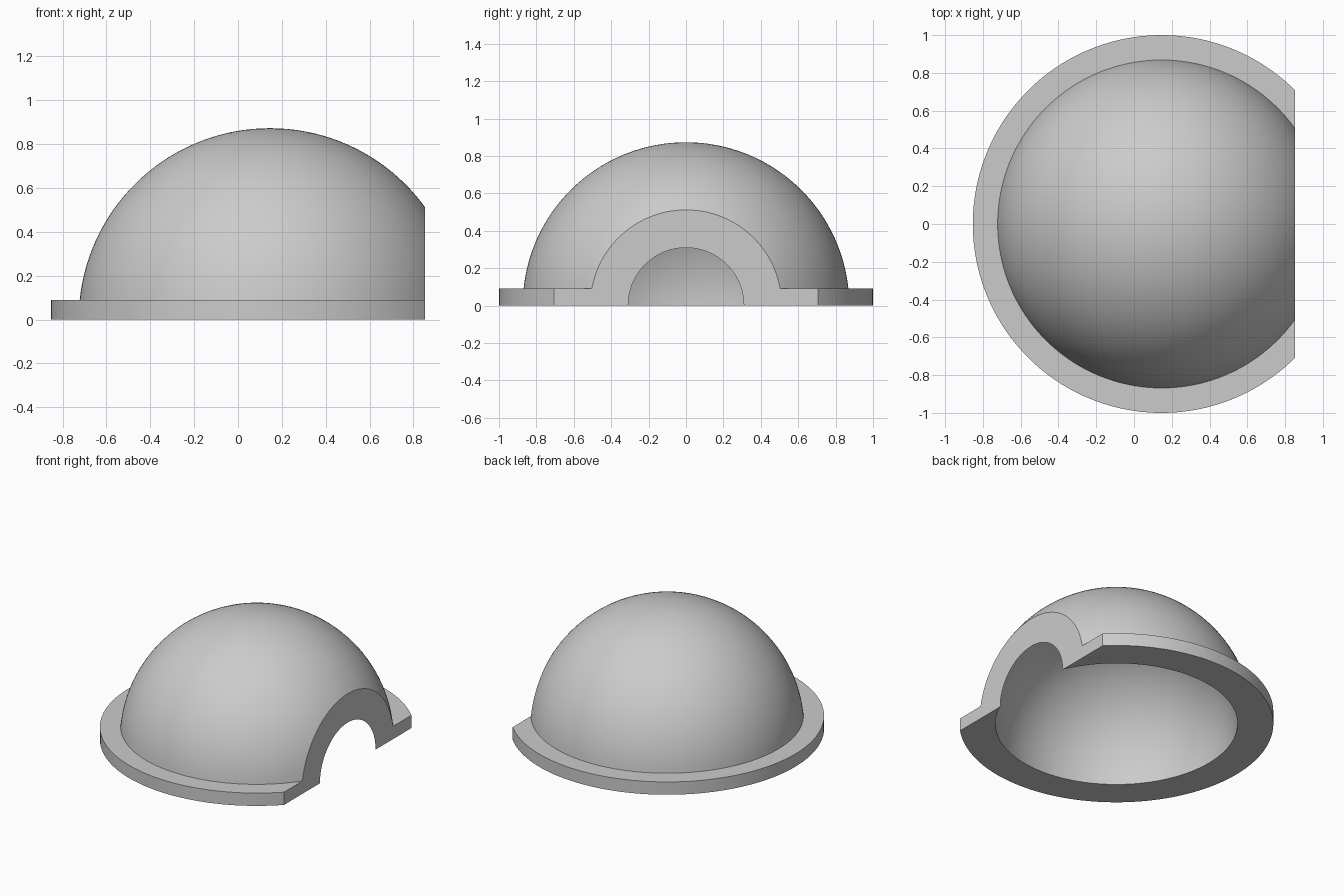
import bpy, bmesh
from math import sin, cos, pi, radians, sqrt
from mathutils import Vector

cube = bpy.data.objects.get("Cube")
if cube:
    bpy.data.objects.remove(cube, do_unlink=True)

CENTRE_X = 0.1464
CUT_X = 0.8536
OUTER, INNER = 0.873, 0.772
FLANGE_R, FLANGE_H = 1.0, 0.09
RINGS, SEGMENTS = 32, 160

grey = bpy.data.materials.new("plain grey")
grey.use_nodes = True
colour = (0.6, 0.6, 0.6, 1)
grey.diffuse_color = colour
grey.node_tree.nodes["Principled BSDF"].inputs["Base Color"].default_value = colour


def arc(radius, start, end):
    """Points (r, z) on a circle, from one elevation to another."""
    steps = [start + (end - start) * i / RINGS for i in range(RINGS + 1)]
    return [(radius * cos(a), radius * sin(a)) for a in steps]


# Half section: hollow inside, flat flange, outer dome
foot = sqrt(OUTER ** 2 - FLANGE_H ** 2)
foot_angle = Vector((foot, FLANGE_H)).angle(Vector((1, 0)))
profile = arc(INNER, pi / 2, 0)
profile += [(FLANGE_R, 0), (FLANGE_R, FLANGE_H)]
profile += arc(OUTER, foot_angle, pi / 2)

# Revolve the section around the dome's axis
bm = bmesh.new()
verts = [bm.verts.new((CENTRE_X + r, 0, z)) for r, z in profile]
edges = [bm.edges.new(pair) for pair in zip(verts, verts[1:])]
bmesh.ops.spin(bm, geom=verts + edges, cent=(CENTRE_X, 0, 0), axis=(0, 0, 1),
               angle=2 * pi, steps=SEGMENTS, use_merge=True)
bmesh.ops.remove_doubles(bm, verts=bm.verts[:], dist=0.0001)

# Slice off the side and close the cut wall, leaving the arched opening
cut = bmesh.ops.bisect_plane(bm, geom=bm.verts[:] + bm.edges[:] + bm.faces[:],
                             plane_co=(CUT_X, 0, 0), plane_no=(1, 0, 0),
                             clear_outer=True)
rim = [e for e in bm.edges if e.is_boundary]
bmesh.ops.triangle_fill(bm, edges=rim, use_beauty=True, normal=(1, 0, 0))
bmesh.ops.recalc_face_normals(bm, faces=bm.faces[:])

mesh = bpy.data.meshes.new("flanged_dome")
bm.to_mesh(mesh)
bm.free()
mesh.materials.append(grey)
dome = bpy.data.objects.new("flanged_dome", mesh)
bpy.context.collection.objects.link(dome)

# Smooth curves, crisp rims
bpy.ops.object.select_all(action="DESELECT")
dome.select_set(True)
bpy.context.view_layer.objects.active = dome
bpy.ops.object.shade_smooth_by_angle(angle=radians(30))
